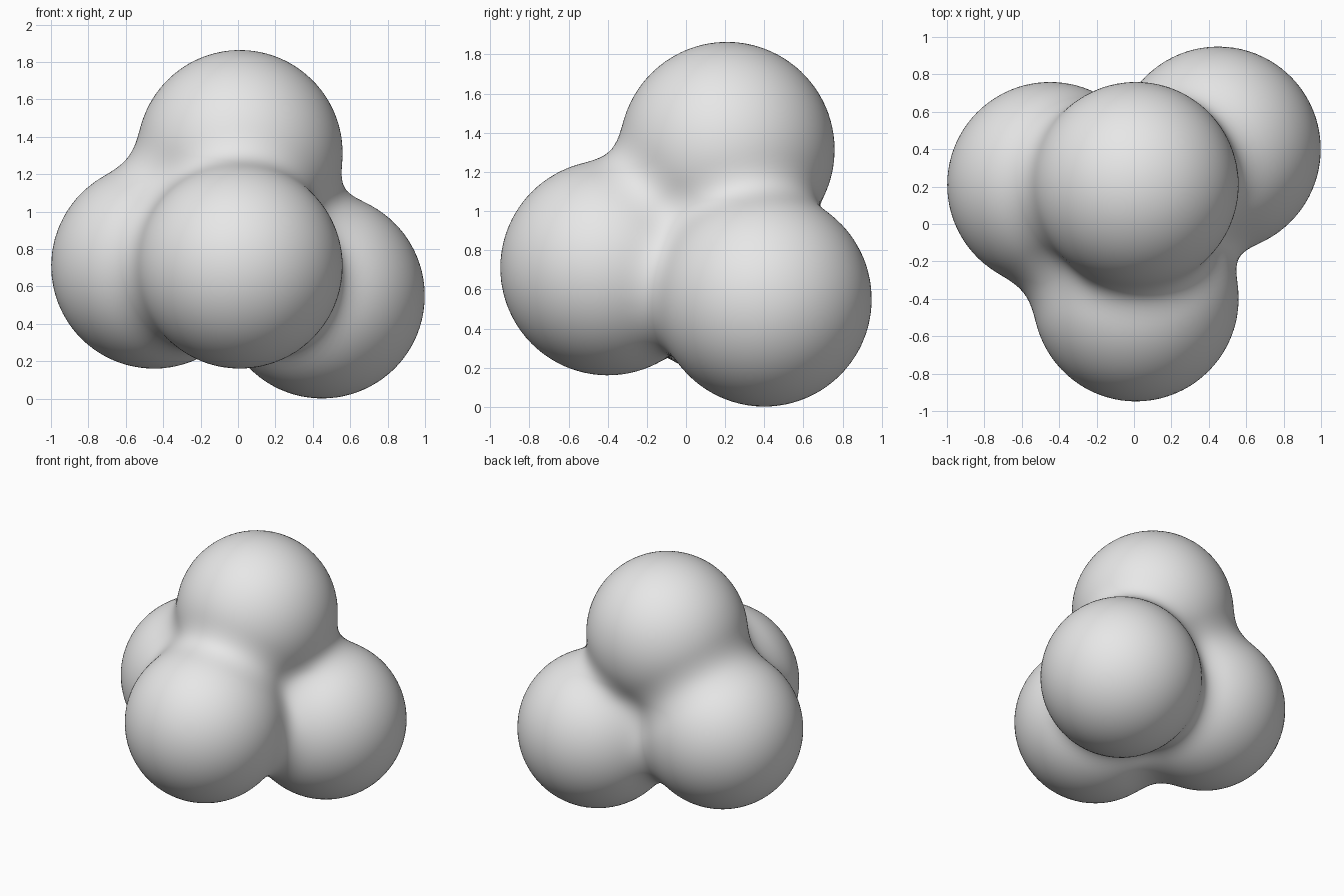
import bpy, bmesh
from mathutils import Vector

if "Cube" in bpy.data.objects:
    bpy.data.objects.remove(bpy.data.objects["Cube"])

# Four equal balls melted into one cluster
RADIUS = 0.55
BLEND = 0.19
BALLS = [Vector(c) for c in (
    (0.01, 0.21, 1.315),    # top
    (-0.45, 0.21, 0.71),    # left
    (0.01, -0.40, 0.71),    # front
    (0.45, 0.40, 0.55),     # back right
)]
CENTRE = Vector((0.0, 0.11, 0.82))


def smooth_min(a, b):
    h = max(BLEND - abs(a - b), 0.0) / BLEND
    return min(a, b) - h * h * BLEND / 4


def distance(p):
    """Signed distance to the softly joined balls."""
    d = (p - BALLS[0]).length - RADIUS
    for c in BALLS[1:]:
        d = smooth_min(d, (p - c).length - RADIUS)
    return d


# Shrink a fine sphere inward onto the blended surface
bm = bmesh.new()
bmesh.ops.create_icosphere(bm, subdivisions=6, radius=1.0)
for v in bm.verts:
    direction = v.co.normalized()
    t = 1.6
    for _ in range(50):
        d = distance(CENTRE + direction * t)
        if d < 0.0005:
            break
        t -= d
    v.co = CENTRE + direction * t

# Relax the seams slightly
for _ in range(2):
    bmesh.ops.smooth_vert(bm, verts=bm.verts, factor=0.5,
                          use_axis_x=True, use_axis_y=True, use_axis_z=True)
for f in bm.faces:
    f.smooth = True

mesh = bpy.data.meshes.new("ball_cluster")
bm.to_mesh(mesh)
bm.free()
cluster = bpy.data.objects.new("ball_cluster", mesh)
bpy.context.collection.objects.link(cluster)

# Plain grey
grey = bpy.data.materials.new("plain_grey")
grey.diffuse_color = (0.8, 0.8, 0.8, 1.0)
grey.use_nodes = True
grey.node_tree.nodes["Principled BSDF"].inputs["Base Color"].default_value = grey.diffuse_color
mesh.materials.append(grey)
